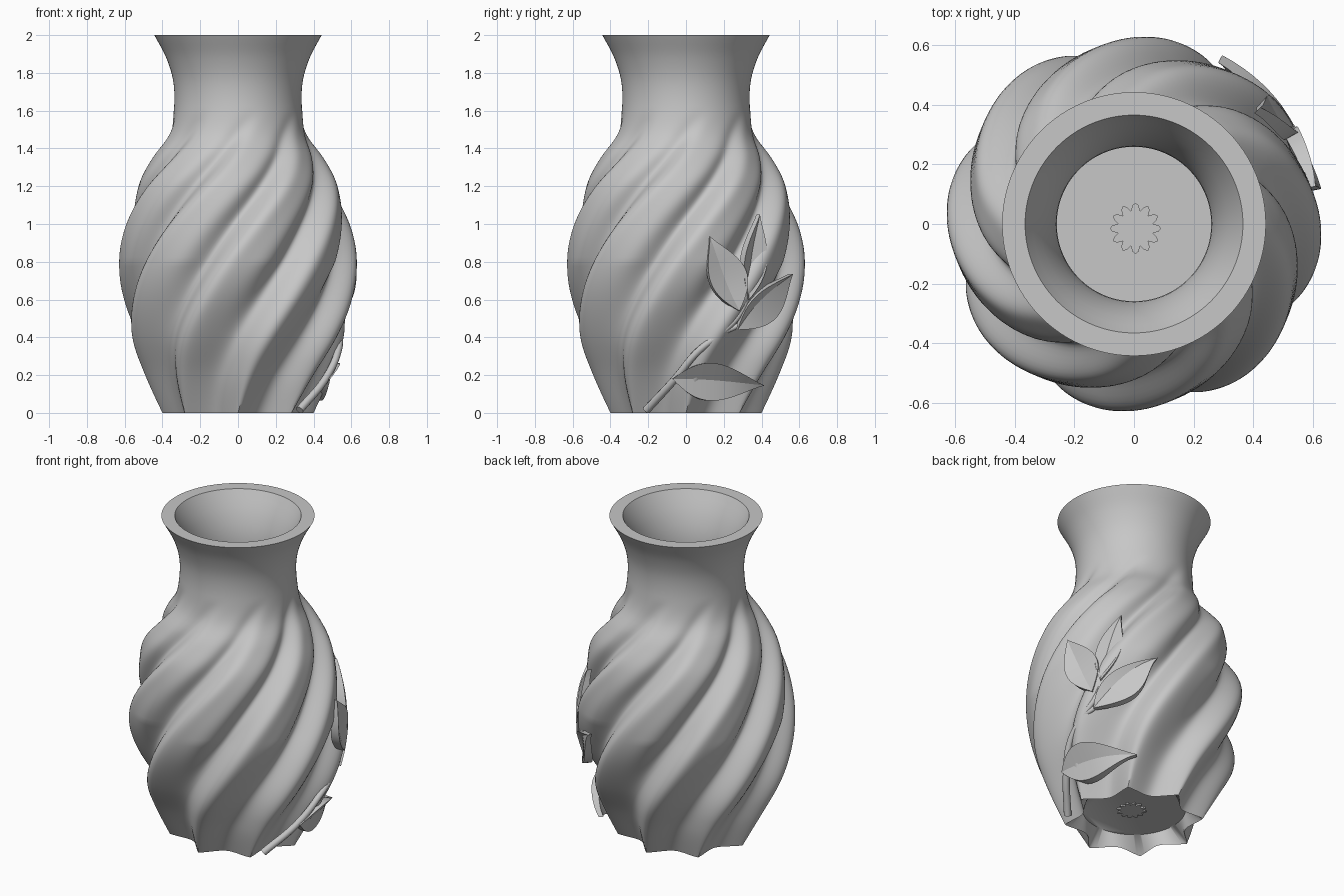
import bpy, bmesh, math
from mathutils import Vector

cube = bpy.data.objects.get("Cube")
if cube:
    bpy.data.objects.remove(cube)

LOBES, SEG, WALL = 8, 240, 0.077

grey = bpy.data.materials.new("stone_grey")
grey.use_nodes = True
tone = (0.57, 0.57, 0.57, 1)
grey.diffuse_color = tone
grey.node_tree.nodes["Principled BSDF"].inputs["Base Color"].default_value = tone

# Profile: height, crest radius, groove depth, twist in degrees
PROFILE = [
    (0, .40, .09, 0), (.2, .495, .10, 7), (.4, .582, .11, 17), (.6, .624, .115, 29),
    (.8, .63, .11, 42), (1, .602, .10, 57), (1.2, .54, .08, 75), (1.35, .452, .05, 90),
    (1.47, .37, .018, 102), (1.6, .34, 0, 115), (1.75, .342, 0, 125),
    (1.88, .38, 0, 135), (2, .443, 0, 145)]


def profile(z):
    """Smoothly interpolated crest radius, groove depth and twist at height z."""
    z = min(max(z, 0), 2)
    i = max(k for k in range(len(PROFILE) - 1) if PROFILE[k][0] <= z)
    a, b = PROFILE[i], PROFILE[i + 1]
    p, n = PROFILE[max(i - 1, 0)], PROFILE[min(i + 2, len(PROFILE) - 1)]
    h = b[0] - a[0]
    t = (z - a[0]) / h
    out = []
    for c in (1, 2, 3):
        ma = (b[c] - p[c]) / (b[0] - p[0]) * h
        mb = (n[c] - a[c]) / (n[0] - a[0]) * h
        out.append(a[c] + t * ma + t * t * (3 * (b[c] - a[c]) - 2 * ma - mb)
                   + t ** 3 * (2 * (a[c] - b[c]) + ma + mb))
    return out


def make_object(name, bm, angle=35):
    bmesh.ops.recalc_face_normals(bm, faces=bm.faces)
    mesh = bpy.data.meshes.new(name)
    bm.to_mesh(mesh)
    bm.free()
    obj = bpy.data.objects.new(name, mesh)
    bpy.context.collection.objects.link(obj)
    mesh.materials.append(grey)
    bpy.ops.object.select_all(action="DESELECT")
    obj.select_set(True)
    bpy.context.view_layer.objects.active = obj
    bpy.ops.object.shade_smooth_by_angle(angle=math.radians(angle))


# Vase shell: twisted outer wall, rim, plain inner wall, floor and hollow foot
def ring(bm, z, radius=None):
    crest, depth, twist = profile(z)
    sharp = max(0, 1 - z / 0.8)
    rounding = 0.02 + min(z, 0.3)
    verts = []
    for k in range(SEG):
        a = math.tau * k / SEG
        r = radius
        if r is None:
            # Lobes lean: the groove sits nearer the following crest
            phase = LOBES * a
            lean = 0.7 * (1 - sharp) * (1 - math.cos(phase))
            soft = 0.5 + 0.5 * math.cos(phase - lean)
            ridge = math.hypot(1, rounding) - math.hypot(math.sin(phase / 2), rounding)
            cusp = ridge / (math.hypot(1, rounding) - rounding)
            r = crest - max(depth, 0) * (1 - sharp * cusp - (1 - sharp) * soft)
        a += math.radians(twist)
        verts.append(bm.verts.new((r * math.cos(a), r * math.sin(a), z)))
    return verts


FOOT_Z, FLOOR_Z, STEPS = 0.086, 0.15, 80
bm = bmesh.new()
rings = [ring(bm, FOOT_Z, 0.3)]
rings += [ring(bm, 2 * i / STEPS) for i in range(STEPS + 1)]
for i in range(41):
    z = 2 + (FLOOR_Z - 2) * i / 40
    crest, depth, _ = profile(z)
    rings.append(ring(bm, z, crest - max(depth, 0) - WALL))
for low, high in zip(rings, rings[1:]):
    for k in range(SEG):
        n = (k + 1) % SEG
        bm.faces.new((low[k], low[n], high[n], high[k]))
bm.faces.new(rings[0])
bm.faces.new(rings[-1])
make_object("vase_body", bm, 50)

# Flower relief showing on both sides of the floor
PETALS, RELIEF = 12, 0.009
bm = bmesh.new()
outline = []
for k in range(PETALS * 4):
    a = math.tau * k / (PETALS * 4)
    r = 0.06 + 0.026 * abs(math.cos(PETALS * a / 2))
    outline.append(bm.verts.new((r * math.cos(a) + .005, r * math.sin(a) - .015, FOOT_Z - RELIEF)))
face = bm.faces.new(outline)
top = bmesh.ops.extrude_face_region(bm, geom=[face])
bmesh.ops.translate(bm, vec=(0, 0, FLOOR_Z - FOOT_Z + 2 * RELIEF),
                    verts=[v for v in top["geom"] if isinstance(v, bmesh.types.BMVert)])
make_object("floor_flower", bm)


def on_surface(y, z, lift):
    """Point on the +x side of the body's envelope, moved outward by lift."""
    r = profile(z)[0]
    scale = (r + lift) / r
    return Vector((math.sqrt(max(r * r - y * y, 0.01)) * scale, y * scale, z))


# Stems: tapered round curves lying on the body
def stem(name, points, radius):
    curve = bpy.data.curves.new(name, "CURVE")
    curve.dimensions = "3D"
    curve.bevel_depth = radius
    curve.bevel_resolution = 3
    curve.use_fill_caps = True
    spline = curve.splines.new("BEZIER")
    spline.bezier_points.add(len(points) - 1)
    for i, (p, (y, z)) in enumerate(zip(spline.bezier_points, points)):
        p.co = on_surface(y, z, -0.02)
        p.handle_left_type = p.handle_right_type = "AUTO"
        p.radius = 1 - 0.4 * i / len(points)
    curve.materials.append(grey)
    bpy.context.collection.objects.link(bpy.data.objects.new(name, curve))


stem("main_stem", [(-.22, .015), (-.06, .18), (.06, .32), (.2, .43), (.29, .52), (.36, .69)], .022)
stem("left_leaf_stem", [(.21, .44), (.26, .51), (.28, .58)], .016)
stem("right_leaf_stem", [(.2, .43), (.26, .45), (.31, .48)], .016)
stem("low_leaf_stem", [(-.07, .17), (-.03, .18), (.02, .18)], .016)


# Leaves: solid pointed blades folded along the midrib
def leaf(name, base, tip, left, right, bow=0, lift_tip=0.0):
    base, tip = Vector(base), Vector(tip)
    along = tip - base
    side = Vector((-along.y, along.x)).normalized()
    bm = bmesh.new()
    rows, count = [], 18
    for i in range(count + 1):
        t = i / count
        swell = max(math.sin(math.pi * t ** 0.85), 0.005) ** 1.15
        mid = base + along * t + side * bow * math.sin(math.pi * t)
        up = lift_tip * t
        under = -0.02 - 0.025 * swell
        section = ((left, 0.008), (0, 0.008 - 0.03 * swell), (-right, 0.008),
                   (-right, under), (left, under))
        row = []
        for offset, height in section:
            p = mid + side * offset * swell
            row.append(bm.verts.new(on_surface(p.x, p.y, up + height)))
        rows.append(row)
    for a, b in zip(rows, rows[1:]):
        for k in range(5):
            n = (k + 1) % 5
            bm.faces.new((a[k], a[n], b[n], b[k]))
    bm.faces.new(rows[0])
    bm.faces.new(rows[-1])
    make_object(name, bm, 20)


leaf("left_leaf", (.28, .54), (.125, .935), .085, .11)
leaf("top_leaf", (.33, .6), (.4, 1.05), .05, .07, 0, -.02)
leaf("right_leaf", (.27, .44), (.56, .735), .045, .11, .01)
leaf("low_leaf", (-.07, .18), (.37, .145), .09, .11, .01, .05)
